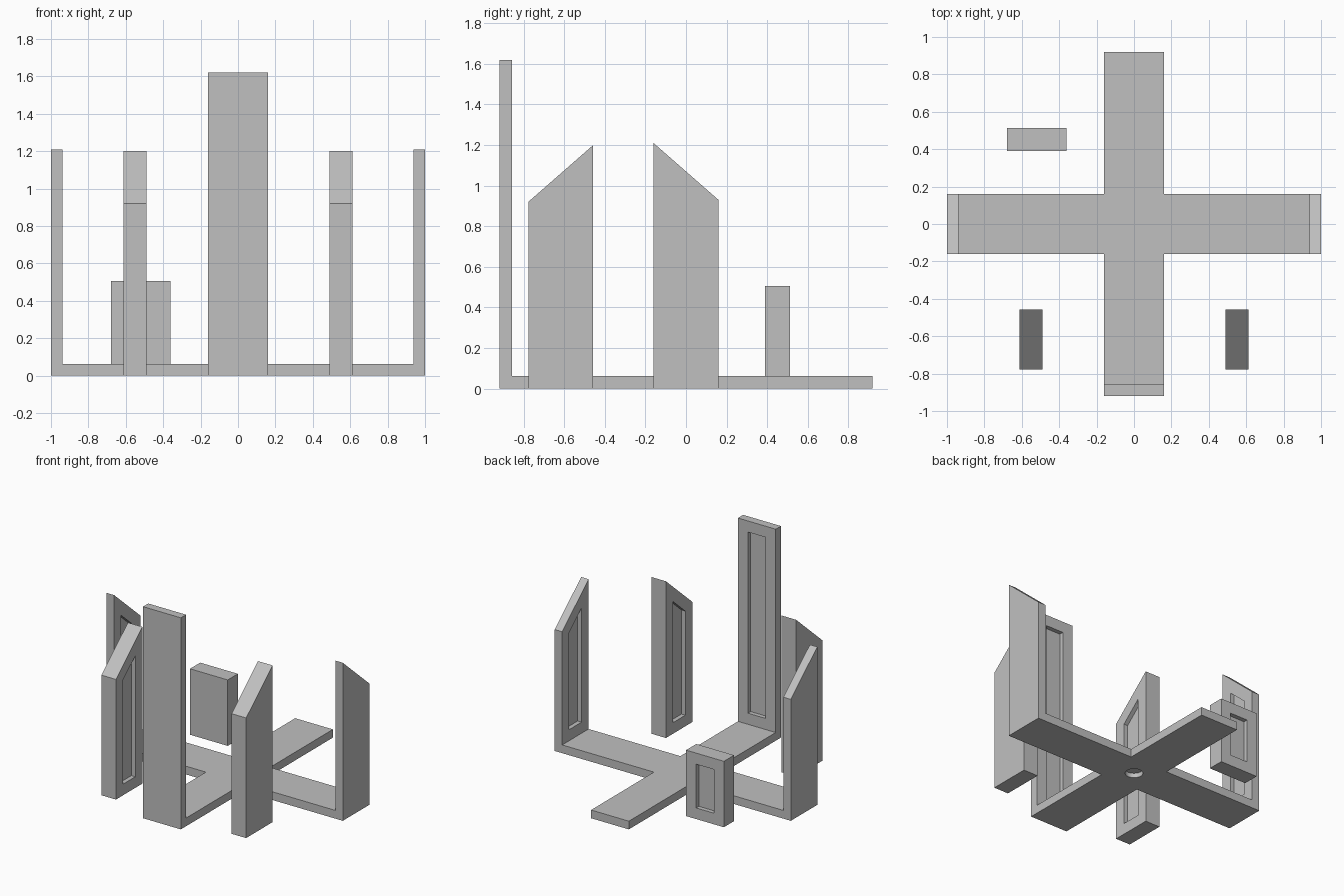
import bpy
import bmesh
import math
from mathutils import Vector

cube = bpy.data.objects.get("Cube")
if cube:
    bpy.data.objects.remove(cube, do_unlink=True)

HALF = 0.16      # half width of every arm and panel
WALL = 0.063     # thickness of base and thin panels
FRAME = 0.085    # border around each recess
POCKET = 0.033   # recess depth

grey = bpy.data.materials.new("plain grey")
grey.use_nodes = True
colour = (0.53, 0.53, 0.53, 1)
grey.diffuse_color = colour
grey.node_tree.nodes["Principled BSDF"].inputs["Base Color"].default_value = colour


def add_object(name, bm):
    bmesh.ops.recalc_face_normals(bm, faces=bm.faces)
    mesh = bpy.data.meshes.new(name)
    bm.to_mesh(mesh)
    bm.free()
    mesh.materials.append(grey)
    obj = bpy.data.objects.new(name, mesh)
    bpy.context.collection.objects.link(obj)
    return obj


def panel(name, centre, along, inward, thickness, low_top, high_top, sill):
    """Upright slab with a framed recess; centre lies on the recessed face."""
    centre, along, inward = Vector(centre), Vector(along), Vector(inward)
    slope = (high_top - low_top) / (2 * HALF)
    middle = (high_top + low_top) / 2
    drop = FRAME * math.hypot(1, slope)

    def outline(half, bottom, lower):
        return [(-half, bottom), (half, bottom),
                (half, middle + slope * half - lower),
                (-half, middle - slope * half - lower)]

    outer = outline(HALF, 0, 0)
    inner = outline(HALF - FRAME, sill, drop)
    bm = bmesh.new()
    loops = []
    for shape, depth in ((outer, thickness), (outer, 0), (inner, 0), (inner, POCKET)):
        loops.append([bm.verts.new(centre + along * u + inward * depth + Vector((0, 0, z)))
                      for u, z in shape])
    for a, b in zip(loops, loops[1:]):
        for i in range(4):
            j = (i + 1) % 4
            bm.faces.new((a[i], a[j], b[j], b[i]))
    bm.faces.new(loops[0])
    bm.faces.new(loops[-1])
    return add_object(name, bm)


# Cross-shaped base, stopping at the inner faces of its three panels
side, front, back = 1 - WALL, -0.92 + WALL, 0.92
cross = [(HALF, front), (HALF, -HALF), (side, -HALF), (side, HALF),
         (HALF, HALF), (HALF, back), (-HALF, back), (-HALF, HALF),
         (-side, HALF), (-side, -HALF), (-HALF, -HALF), (-HALF, front)]
bm = bmesh.new()
floor = bm.faces.new([bm.verts.new((x, y, 0)) for x, y in cross])
raised = bmesh.ops.extrude_face_region(bm, geom=[floor])["geom"]
bmesh.ops.translate(bm, vec=(0, 0, WALL),
                    verts=[v for v in raised if isinstance(v, bmesh.types.BMVert)])
base = add_object("cross_base", bm)

# Shallow round socket under the base
bm = bmesh.new()
bmesh.ops.create_cone(bm, cap_ends=True, segments=32, radius1=0.062, radius2=0.062,
                      depth=0.07)
cutter = add_object("socket_cutter", bm)
cutter.hide_render = True
cut = base.modifiers.new("socket", "BOOLEAN")
cut.operation = "DIFFERENCE"
cut.solver = "EXACT"
cut.object = cutter
bpy.context.view_layer.objects.active = base
base.select_set(True)
bpy.ops.object.modifier_apply(modifier=cut.name)
bpy.data.objects.remove(cutter, do_unlink=True)
bpy.ops.object.shade_smooth_by_angle()

# Tall front panel, recessed on the inside
panel("front_panel", (0, front, 0), (1, 0, 0), (0, -1, 0), WALL, 1.62, 1.62, WALL + FRAME)

# Sloped side panels on the arms and thick sloped posts, recessed towards the middle
for label, s in (("left", 1), ("right", -1)):
    panel(label + "_side_panel", (s * side, 0, 0), (0, -1, 0), (s, 0, 0),
          WALL, 0.93, 1.21, WALL + FRAME)
    panel(label + "_front_post", (s * 0.49, -0.617, 0), (0, 1, 0), (s, 0, 0),
          0.123, 0.92, 1.2, FRAME)

# Low block behind the right arm, recessed on its back
panel("back_block", (-0.52, 0.513, 0), (1, 0, 0), (0, -1, 0), 0.123, 0.505, 0.505, FRAME)
